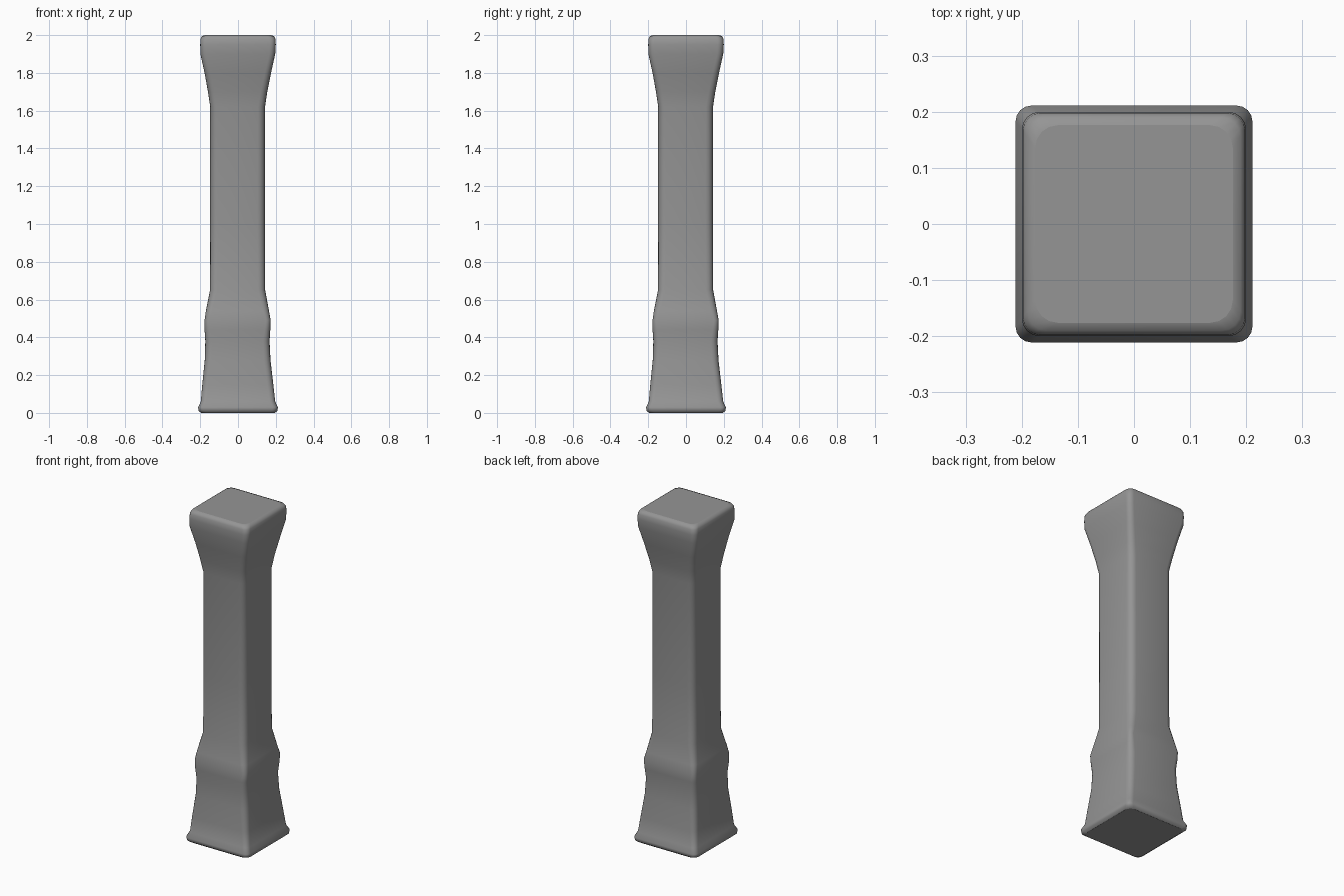
import bpy, bmesh, math

# Profile of the pillar: height, half width, corner radius, sideways drift
PROFILE = [
    (0.000, 0.195, 0.035, 0.000), (0.010, 0.209, 0.030, 0.000),
    (0.030, 0.211, 0.028, 0.000), (0.060, 0.197, 0.030, 0.000),
    (0.150, 0.188, 0.032, -0.001), (0.280, 0.174, 0.035, -0.002),
    (0.380, 0.170, 0.035, -0.003), (0.440, 0.174, 0.030, -0.003),
    (0.490, 0.175, 0.025, -0.002), (0.540, 0.167, 0.032, -0.003),
    (0.650, 0.146, 0.038, -0.002), (1.000, 0.145, 0.040, -0.002),
    (1.620, 0.145, 0.038, -0.002), (1.700, 0.157, 0.035, -0.002),
    (1.800, 0.176, 0.033, -0.001), (1.900, 0.198, 0.032, -0.001),
    (1.950, 0.200, 0.032, 0.000), (1.980, 0.198, 0.032, 0.000),
    (1.995, 0.190, 0.035, 0.000), (2.000, 0.176, 0.040, 0.000),
]
STEPS = 4


def ring(bm, z, half, radius, drift):
    """Rounded square outline at one height."""
    verts = []
    for sx, sy, start in ((1, 1, 0), (-1, 1, 90), (-1, -1, 180), (1, -1, 270)):
        for i in range(STEPS + 1):
            a = math.radians(start + 90 * i / STEPS)
            x = sx * (half - radius) + radius * math.cos(a) + drift
            y = sy * (half - radius) + radius * math.sin(a) + drift
            verts.append(bm.verts.new((x, y, z)))
    return verts


# Pillar: flared foot, raised collar, straight shaft and flared cap
bm = bmesh.new()
rings = [ring(bm, *row) for row in PROFILE]
for low, high in zip(rings, rings[1:]):
    n = len(low)
    for i in range(n):
        j = (i + 1) % n
        bm.faces.new((low[i], low[j], high[j], high[i]))
bm.faces.new(rings[0][::-1])
bm.faces.new(rings[-1])
bmesh.ops.recalc_face_normals(bm, faces=bm.faces)
for f in bm.faces:
    f.smooth = len(f.verts) == 4
mesh = bpy.data.meshes.new("pillar")
bm.to_mesh(mesh)
bm.free()
pillar = bpy.data.objects.new("pillar", mesh)
bpy.context.collection.objects.link(pillar)

# Dark stone grey
stone = bpy.data.materials.new("dark_stone")
stone.diffuse_color = (0.3, 0.3, 0.3, 1)
mesh.materials.append(stone)
